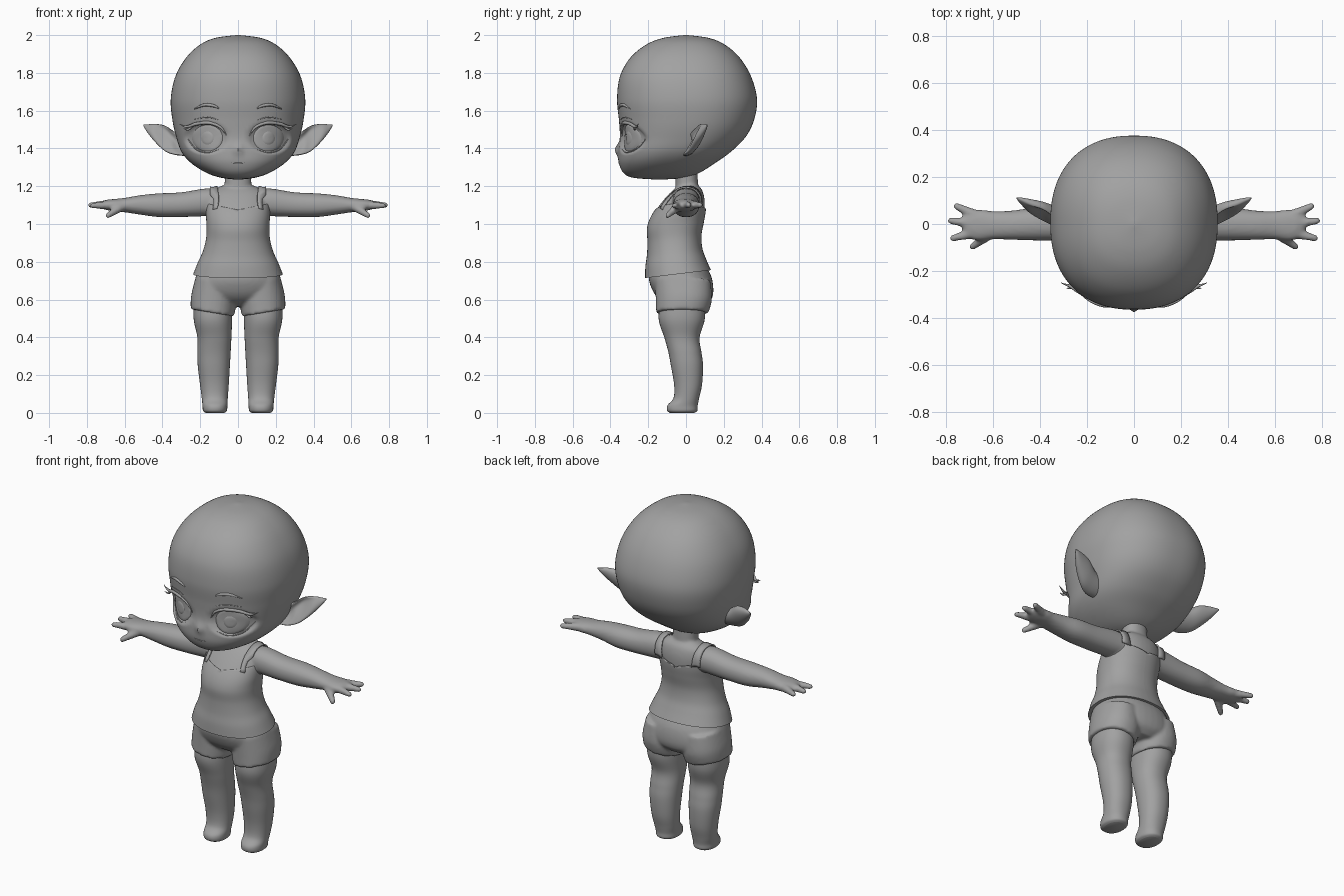
import bpy, bmesh, math
from mathutils import Vector
from mathutils.bvhtree import BVHTree

cube = bpy.data.objects.get("Cube")
if cube:
    bpy.data.objects.remove(cube)

GREY = (0.36, 0.36, 0.36, 1)
grey = bpy.data.materials.new("plain grey")
grey.use_nodes = True
grey.diffuse_color = GREY
bsdf = grey.node_tree.nodes["Principled BSDF"]
bsdf.inputs["Base Color"].default_value = GREY
bsdf.inputs["Roughness"].default_value = 0.7


def spline(points, steps):
    """Catmull-Rom resampling of a list of equal-length tuples."""
    out = []
    last = len(points) - 1
    for i in range(last):
        quad = [points[min(max(i + k, 0), last)] for k in (-1, 0, 1, 2)]
        for s in range(steps):
            t = s / steps
            out.append(tuple(
                b + t / 2 * (c - a + t * (2 * a - 5 * b + 4 * c - d + t * (3 * (b - c) + d - a)))
                for a, b, c, d in zip(*quad)))
    out.append(tuple(points[-1]))
    return out


def loft(bm, rings, axis="z", n=40, power=2.2, grow=0, side=1, tilt=(0, 0), steps=6):
    """Skin rings of (position, centre a, radius a, low b, high b) along an axis."""
    loops = []
    for t, ca, ra, low, high in spline(rings, steps):
        loop = []
        for k in range(n):
            ang = math.tau * k / n
            c, s = math.cos(ang), math.sin(ang)
            a = math.copysign(abs(c) ** (2 / power), c) * (ra + grow)
            b = math.copysign(abs(s) ** (2 / power), s) * ((high - low) / 2 + grow)
            b += (low + high) / 2
            h = t + tilt[0] * a + tilt[1] * b
            co = (ca + a, b, h) if axis == "z" else (h, ca + a, b)
            loop.append(bm.verts.new((co[0] * side, co[1], co[2])))
        loops.append(loop)
    for p, q in zip(loops, loops[1:]):
        for k in range(n):
            j = (k + 1) % n
            bm.faces.new((p[k], p[j], q[j], q[k]))
    bm.faces.new(loops[0])
    bm.faces.new(loops[-1])
    bmesh.ops.recalc_face_normals(bm, faces=bm.faces)


def add_object(name, mesh, mirror=False):
    mesh.materials.clear()
    mesh.materials.append(grey)
    mesh.polygons.foreach_set("use_smooth", [True] * len(mesh.polygons))
    mesh.set_sharp_from_angle(angle=math.radians(50))
    obj = bpy.data.objects.new(name, mesh)
    bpy.context.collection.objects.link(obj)
    if mirror:
        obj.modifiers.new("mirror", "MIRROR")
    return obj


def finish(bm, name, mirror=False):
    mesh = bpy.data.meshes.new(name)
    bm.to_mesh(mesh)
    bm.free()
    return add_object(name, mesh, mirror)


def fuse(obj, voxel, rounds):
    remesh = obj.modifiers.new("fuse", "REMESH")
    remesh.mode = "VOXEL"
    remesh.voxel_size = voxel
    remesh.use_smooth_shade = True
    smooth = obj.modifiers.new("soften", "SMOOTH")
    smooth.factor, smooth.iterations = 0.5, rounds


# Head: wide skull, short jaw, eye sockets and a small nose
bm = bmesh.new()
loft(bm, [(2, 0, .01, -.01, .01), (1.985, 0, .12, -.12, .12), (1.95, 0, .2, -.21, .205),
          (1.88, 0, .275, -.295, .285), (1.78, 0, .332, -.35, .345), (1.66, 0, .356, -.365, .376),
          (1.55, 0, .347, -.355, .36), (1.46, 0, .327, -.35, .315), (1.38, 0, .298, -.358, .235),
          (1.32, 0, .245, -.355, .15), (1.27, 0, .165, -.33, .07), (1.245, 0, .09, -.28, 0),
          (1.235, 0, .01, -.15, -.13)], n=112, power=2.3, steps=8)
for v in bm.verts:
    x, y, z = v.co
    if y < 0:
        d = ((abs(x) - .17) / .115) ** 2 + ((z - 1.455) / .085) ** 2
        v.co.y += .025 * min(1, max(0, 2.5 * (1 - d)))
        v.co.y -= .02 * math.exp(-(x / .018) ** 2 - ((z - 1.395) / .03) ** 2)
face_tree = BVHTree.FromBMesh(bm)
finish(bm, "head")


def on_face(x, z, off):
    hit = face_tree.ray_cast(Vector((x, -1, z)), Vector((0, 1, 0)))[0]
    return Vector((x, (hit.y if hit else -.15) - off, z))


# Eyes: shallow domes lying in the sockets
for name, rx, rz, lift in (("iris", .082, .07, .012), ("pupil", .04, .042, .016)):
    bm = bmesh.new()
    loops = []
    for r in (1, .95, .8, .5, .05):
        off = lift * (1 - r ** 4) ** .5 - .001
        loops.append([bm.verts.new(on_face(.162 + rx * r * math.cos(math.tau * k / 32),
                                           1.455 + rz * r * math.sin(math.tau * k / 32), off))
                      for k in range(32)])
    for p, q in zip(loops, loops[1:]):
        for k in range(32):
            bm.faces.new((p[k - 1], p[k], q[k], q[k - 1]))
    bm.faces.new(loops[-1])
    finish(bm, name, True)


def stroke(name, points, mirror=True):
    """Tapered line over the face through (x, z, offset, radius)."""
    curve = bpy.data.curves.new(name, "CURVE")
    curve.dimensions = "3D"
    curve.bevel_depth, curve.bevel_resolution, curve.use_fill_caps = 1, 2, True
    path = spline(points, 6)
    line = curve.splines.new("POLY")
    line.points.add(len(path) - 1)
    for p, (x, z, off, r) in zip(line.points, path):
        p.co = (*on_face(x, z, off), 1)
        p.radius = r
    helper = bpy.data.objects.new(name + " path", curve)
    mesh = bpy.data.meshes.new_from_object(helper)
    bpy.data.objects.remove(helper)
    mesh.name = name
    add_object(name, mesh, mirror)


# Lashes, lids, brows and mouth
stroke("upper_lash", [(.06, 1.465, 0, .002), (.09, 1.51, .003, .007), (.15, 1.535, .005, .009),
                      (.22, 1.53, .008, .009), (.27, 1.515, .025, .007), (.31, 1.53, .07, .001)])
stroke("outer_lash", [(.24, 1.52, .01, .006), (.265, 1.5, .03, .006), (.288, 1.505, .06, .001)])
stroke("lower_lash", [(.1, 1.395, 0, .001), (.16, 1.378, 0, .003), (.22, 1.395, 0, .004),
                      (.265, 1.45, 0, .002)])
stroke("eyelid_crease", [(.1, 1.55, 0, .001), (.16, 1.565, 0, .003), (.23, 1.555, 0, .001)])
stroke("eyebrow", [(.1, 1.612, 0, .003), (.13, 1.626, 0, .008), (.18, 1.63, 0, .008),
                   (.235, 1.607, 0, .002)])
stroke("mouth", [(-.042, 1.326, 0, .001), (0, 1.322, 0, .003), (.042, 1.326, 0, .001)], False)

# Ears: pointed leaves, swept back and cupped at the front
bm = bmesh.new()
loft(bm, [(.27, .03, .045, 1.36, 1.46), (.33, .03, .05, 1.365, 1.485), (.385, .045, .042, 1.385, 1.52),
          (.44, .06, .03, 1.435, 1.53), (.48, .077, .014, 1.485, 1.527), (.5, .085, .003, 1.518, 1.526)],
     axis="x", n=48, power=2)
bm.normal_update()
for v in bm.verts:
    cup = max(0, -v.normal.y) ** 3 * .06 * min(1, max(0, (.49 - v.co.x) / .12))
    v.co.y += cup + .35 * (v.co.z - 1.45)
finish(bm, "ear", True)

# Upper body: chest, neck, arms and hands fused into one skin
TORSO = [(.74, 0, .23, -.21, .125), (.8, 0, .207, -.208, .1), (.86, 0, .18, -.2, .08),
         (.93, 0, .162, -.197, .075), (1, 0, .16, -.2, .088), (1.06, 0, .163, -.18, .098),
         (1.12, 0, .16, -.137, .098), (1.17, 0, .14, -.09, .085), (1.2, 0, .09, -.05, .06)]
ARM = [(.1, 0, .075, 1.05, 1.18), (.17, 0, .072, 1.042, 1.188), (.3, 0, .07, 1.037, 1.168),
       (.42, 0, .07, 1.037, 1.162), (.52, -.005, .062, 1.05, 1.152), (.6, -.005, .06, 1.062, 1.138),
       (.66, -.005, .066, 1.068, 1.132), (.7, -.003, .058, 1.075, 1.127), (.73, 0, .035, 1.085, 1.115)]
FINGERS = [((.67, .035, 1.1), (.755, .075, 1.1)), ((.68, 0, 1.105), (.78, .014, 1.1)),
           ((.67, -.035, 1.1), (.77, -.06, 1.097)), ((.62, -.045, 1.09), (.688, -.097, 1.045))]
bm = bmesh.new()
loft(bm, TORSO, tilt=(0, .12))
loft(bm, [(1.1, 0, .085, -.06, .07), (1.19, 0, .072, -.056, .065), (1.29, 0, .07, -.055, .06)])
for side in (1, -1):
    loft(bm, ARM, axis="x", side=side)
    for start, end in FINGERS:
        for k in range(9):
            ball = bmesh.ops.create_uvsphere(bm, u_segments=12, v_segments=8, radius=.025 - .0012 * k)
            spot = Vector(start).lerp(Vector(end), k / 8)
            spot.x *= side
            bmesh.ops.translate(bm, verts=ball["verts"], vec=spot)
body = finish(bm, "upper_body")
fuse(body, .008, 6)

# Tank top: shell over the torso with a V-shaped neckline
bm = bmesh.new()
loft(bm, TORSO, tilt=(0, .12), grow=.007, n=64)
bmesh.ops.bisect_plane(bm, geom=bm.verts[:] + bm.edges[:] + bm.faces[:],
                       plane_co=(0, 0, 0), plane_no=(1, 0, 0))
for side in (1, -1):
    half = [f for f in bm.faces if f.calc_center_median().x * side > 0]
    edges = list({e for f in half for e in f.edges})
    verts = list({v for f in half for v in f.verts})
    bmesh.ops.bisect_plane(bm, geom=verts + edges + half, plane_co=(0, 0, 1.075),
                           plane_no=(-.2 * side, 0, 1), clear_outer=True)
top = finish(bm, "tank_top")
top.modifiers.new("cloth", "SOLIDIFY").thickness = .007

# Straps: ribbons laid over the shoulders
bpy.context.view_layer.update()
skin = BVHTree.FromObject(body, bpy.context.evaluated_depsgraph_get())
bm = bmesh.new()
rows = []
for k in range(17):
    ang = math.pi * k / 16
    row = []
    for x in (.112, .13, .148):
        guess = Vector((x, -.01 - .13 * math.cos(ang), 1.085 + .12 * math.sin(ang)))
        spot, normal = skin.find_nearest(guess)[:2]
        row.append(bm.verts.new(spot + normal * .007))
    rows.append(row)
for p, q in zip(rows, rows[1:]):
    for j in (0, 1):
        bm.faces.new((p[j], p[j + 1], q[j + 1], q[j]))
straps = finish(bm, "shoulder_strap", True)
cloth = straps.modifiers.new("cloth", "SOLIDIFY")
cloth.thickness, cloth.offset = .008, 0

# Shorts: hips and two sleeves fused together
bm = bmesh.new()
loft(bm, [(.79, 0, .195, -.17, .1), (.72, 0, .224, -.197, .135), (.65, 0, .235, -.178, .145),
          (.6, 0, .2, -.14, .135), (.565, 0, .1, -.08, .1)])
for side in (1, -1):
    loft(bm, [(.7, .125, .1, -.165, .13), (.6, .13, .118, -.16, .137), (.53, .136, .115, -.158, .118)],
         side=side, tilt=(.17, 0))
fuse(finish(bm, "shorts"), .009, 5)

# Legs with small rounded feet
bm = bmesh.new()
loft(bm, [(.62, .13, .1, -.13, .1), (.5, .133, .102, -.145, .1), (.4, .125, .09, -.115, .072),
          (.32, .127, .088, -.093, .082), (.25, .128, .085, -.08, .09), (.15, .125, .076, -.063, .085),
          (.08, .123, .069, -.066, .07), (.04, .122, .066, -.098, .062), (.012, .122, .063, -.1, .06),
          (0, .122, .05, -.085, .045)])
finish(bm, "leg", True)
